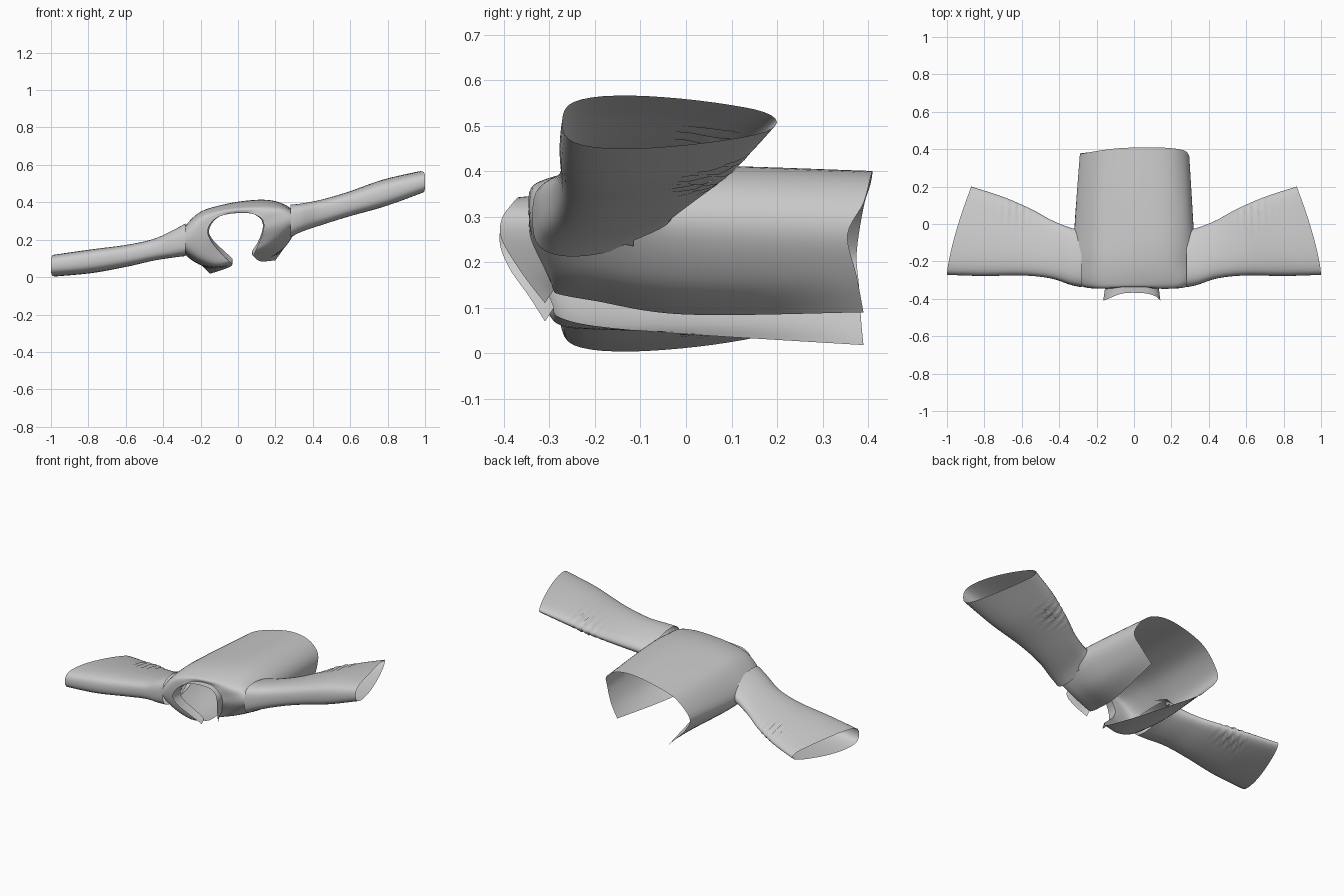
import bpy, bmesh, math
from mathutils import Vector

if "Cube" in bpy.data.objects:
    bpy.data.objects.remove(bpy.data.objects["Cube"])


def spline(pts, n, closed=False):
    """Catmull-Rom curve through pts with n steps per span."""
    m = len(pts)
    out = []
    for i in range(m if closed else m - 1):
        if closed:
            a, b, c, d = (pts[(i + k) % m] for k in (-1, 0, 1, 2))
        else:
            a, b, c, d = (pts[min(max(i + k, 0), m - 1)] for k in (-1, 0, 1, 2))
        for s in range(n):
            t = s / n
            out.append(0.5 * (2 * b + (c - a) * t + (2 * a - 5 * b + 4 * c - d) * t * t
                              + (3 * b - a - 3 * c + d) * t ** 3))
    return out if closed else out + [pts[-1].copy()]


def loft(name, rows, nu, nv, closed=False):
    """Smooth sheet through rows of control points."""
    rows = [spline(r, nu, closed) for r in rows]
    cols = [spline([r[j] for r in rows], nv) for j in range(len(rows[0]))]
    w, h = len(cols), len(cols[0])
    verts = [v for c in cols for v in c]
    faces = []
    for j in range(w if closed else w - 1):
        k = (j + 1) % w
        for i in range(h - 1):
            faces.append((j * h + i, j * h + i + 1, k * h + i + 1, k * h + i))
    me = bpy.data.meshes.new(name)
    me.from_pydata(verts, [], faces)
    me.update()
    me.shade_smooth()
    ob = bpy.data.objects.new(name, me)
    bpy.context.collection.objects.link(ob)
    return ob


def row(xs, zs, ys):
    ys = ys if isinstance(ys, list) else [ys] * len(xs)
    return [Vector(p) for p in zip(xs, ys, zs)]


# Neckline shared by the body and the collar
neck = row([-.03, -.085, -.135, -.155, -.12, -.05, .05, .105, .13, .13, .105, .075],
           [.10, .15, .20, .25, .31, .34, .345, .325, .295, .25, .185, .14],
           [-.29, -.31, -.335, -.345, -.345, -.335, -.335, -.345, -.345, -.34, -.31, -.29])

# Body: open-fronted shell running from neckline to hem
shoulder = row([-.03, -.12, -.23, -.295, -.21, -.08, .08, .19, .26, .295, .18, .075],
               [.08, .07, .12, .20, .315, .36, .375, .37, .35, .29, .18, .13],
               [-.28, -.29, -.31, -.325, -.33, -.325, -.325, -.33, -.33, -.325, -.29, -.28])
chest = row([-.035, -.15, -.26, -.325, -.22, -.08, .08, .20, .285, .325, .22, .08],
            [.06, .055, .11, .20, .335, .385, .405, .40, .36, .30, .17, .115], -.2)
waist = row([-.075, -.19, -.28, -.315, -.22, -.08, .08, .20, .29, .315, .24, .12],
            [.042, .06, .12, .20, .33, .385, .412, .405, .355, .27, .15, .085], 0)
hem = row([-.15, -.20, -.27, -.285, -.20, -.08, .08, .20, .275, .295, .255, .20],
          [.018, .07, .15, .22, .32, .37, .40, .385, .33, .26, .17, .09],
          [.39, .385, .38, .375, .39, .405, .41, .405, .39, .355, .375, .39])
body = loft("jacket_body", [neck, shoulder, chest, waist, hem], 5, 8)

# Armholes: open the body where the sleeves join
bm = bmesh.new()
bm.from_mesh(body.data)
holes = []
for f in bm.faces:
    c = f.calc_center_median()
    zc = .30 if c.x > 0 else .20
    if abs(c.x) > .285 and ((c.y + .19) / .12) ** 2 + ((c.z - zc) / .065) ** 2 < 1:
        holes.append(f)
bmesh.ops.delete(bm, geom=holes, context='FACES')
bm.to_mesh(body.data)
bm.free()

# Collar band standing forward from the neckline
rim_y = [-.31, -.345, -.39, -.41, -.395, -.37, -.37, -.385, -.405, -.405, -.36, -.31]
rim = [Vector((p.x * 1.06, y, p.z - d)) for p, y, d in
       zip(neck, rim_y, [.03, .025, .01, 0, 0, .003, .003, 0, 0, 0, .01, .03])]
loft("collar_band", [neck, rim], 5, 3)

# Sleeves: flattened tubes widening to slanted cuffs
stations = [.28, .34, .45, .60, .80, 1.0]
front_y = [-.338, -.325, -.29, -.275, -.278, -.272]
back_y = [-.03, -.02, .02, .08, .145, .20]
slant = [0, 0, .01, .05, .10, .13]
heights = {
    "right_sleeve": (1, [(.30, .09), (.318, .078), (.347, .07), (.39, .068), (.45, .074), (.508, .06)]),
    "left_sleeve": (-1, [(.20, .09), (.18, .077), (.147, .06), (.115, .06), (.085, .065), (.062, .06)]),
}
for name, (side, zs) in heights.items():
    rings = []
    for x, y0, y1, sl, (zc, hz) in zip(stations, front_y, back_y, slant, zs):
        ring = []
        for k in range(14):
            a = 2 * math.pi * k / 14
            c, s = math.cos(a), math.sin(a)
            f = ((1 - c) / 2) ** 1.2
            y = y0 + (y1 - y0) * f
            z = zc + hz * math.copysign(abs(s) ** .75, s) * (1.15 - .5 * f)
            ring.append(Vector((side * (x - sl * f ** 1.4), y, z)))
        rings.append(ring)
    ob = loft(name, rings, 3, 12, True)
    # Gathered creases at the back of the elbow
    for v in ob.data.vertices:
        x, y = abs(v.co.x), v.co.y
        w = math.exp(-((x - .65) / .07) ** 2 - ((y - .06) / .06) ** 2)
        v.co.z += .012 * w * math.sin(x * 170)
    ob.data.update()
